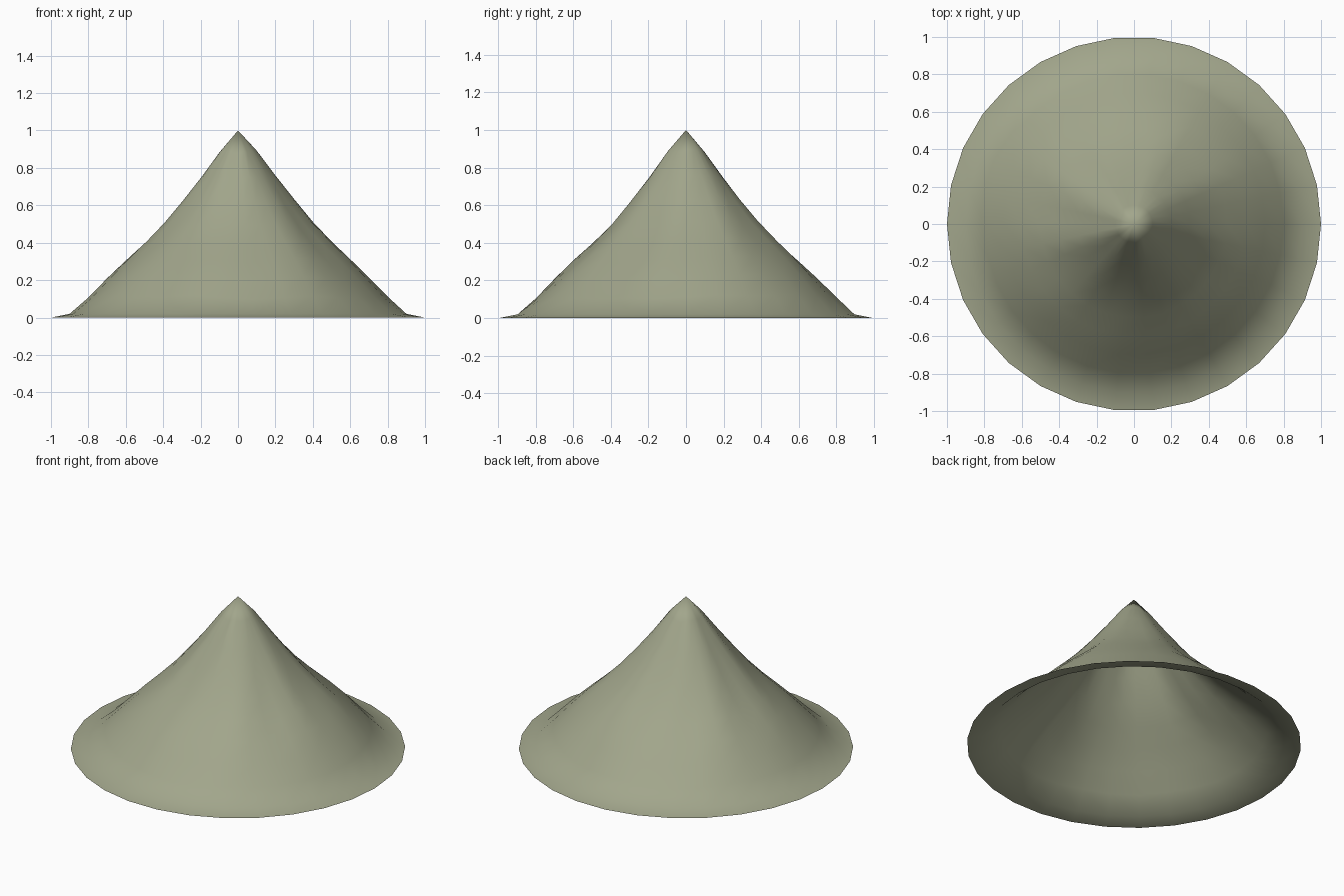
import bpy, bmesh, math

cube = bpy.data.objects.get("Cube")
if cube:
    bpy.data.objects.remove(cube, do_unlink=True)

SEGMENTS = 30
# Height of each ring, from rim to just below the peak
HEIGHTS = [0.0, 0.02, 0.105, 0.205, 0.3, 0.39, 0.49, 0.61, 0.74, 0.88]
# Spurs: direction in degrees, twist toward the rim, height, angular width
SPURS = [(55, 25, 0.035, 22), (20, 22, 0.04, 18), (345, 25, 0.03, 20),
         (295, 15, 0.025, 20), (235, 10, 0.03, 25), (195, 10, 0.025, 18),
         (140, 15, 0.025, 22)]


def relief(angle, r):
    """Raised spurs that curl around the slope and fade at rim and peak."""
    fade = math.sin(math.pi * r / 0.92) ** 0.6 if r < 0.89 else 0
    total = -0.012
    for direction, twist, height, width in SPURS:
        gap = (math.degrees(angle) - direction - twist * r + 180) % 360 - 180
        total += height * math.exp(-(gap / width) ** 2)
    total += 0.008 * math.sin(9 * angle + 7 * r)
    return total * fade


# Mountain slope: rings joined into an open cone
bm = bmesh.new()
rings = []
for i, height in enumerate(HEIGHTS):
    r = 1 - i / len(HEIGHTS)
    ring = []
    for s in range(SEGMENTS):
        a = math.tau * s / SEGMENTS
        z = height + relief(a, r)
        ring.append(bm.verts.new((r * math.cos(a), r * math.sin(a), max(z, 0))))
    rings.append(ring)
peak = bm.verts.new((0, 0, 1))
for s in range(SEGMENTS):
    t = (s + 1) % SEGMENTS
    for low, high in zip(rings, rings[1:]):
        bm.faces.new((low[s], low[t], high[t], high[s]))
    bm.faces.new((rings[-1][s], rings[-1][t], peak))
for face in bm.faces:
    face.smooth = True
mesh = bpy.data.meshes.new("mountain")
bm.to_mesh(mesh)
bm.free()
mountain = bpy.data.objects.new("mountain", mesh)
bpy.context.collection.objects.link(mountain)

# Dull green stone
stone = bpy.data.materials.new("grey green stone")
stone.use_nodes = True
colour = (0.36, 0.38, 0.26, 1)
stone.diffuse_color = colour
stone.node_tree.nodes["Principled BSDF"].inputs["Base Color"].default_value = colour
mesh.materials.append(stone)
